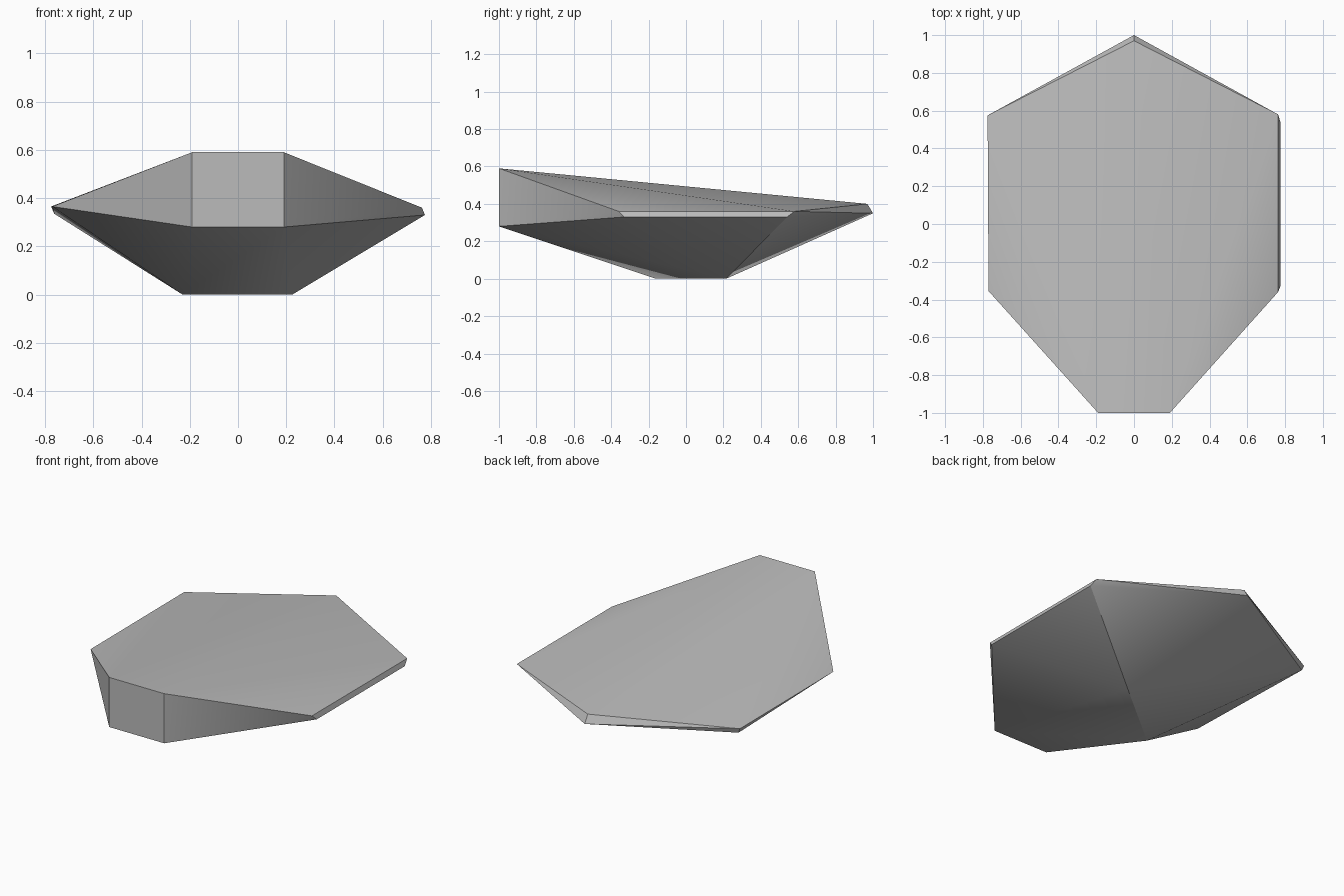
import bpy, bmesh, math

cube = bpy.data.objects.get("Cube")
if cube:
    bpy.data.objects.remove(cube, do_unlink=True)

# Plain grey stone
stone = bpy.data.materials.new("grey_stone")
stone.use_nodes = True
colour = (0.5, 0.5, 0.5, 1)
stone.diffuse_color = colour
next(n for n in stone.node_tree.nodes if n.type == 'BSDF_PRINCIPLED').inputs["Base Color"].default_value = colour

# Blunt front: a vertical plate, mirrored left and right
points = [(side * 0.19, -1, z) for side in (-1, 1) for z in (0.28, 0.59)]
# Back tip with its short bevel
points += [(0, 0.97, 0.4), (0, 1, 0.35)]
# Left rim, upper and lower
points += [(0.763, -0.36, 0.36), (0.763, 0.58, 0.36), (0.775, -0.33, 0.33), (0.775, 0.54, 0.33)]
# Right rim
points += [(-0.77, -0.355, 0.365), (-0.775, 0.575, 0.365), (-0.762, 0.57, 0.335)]
# Keel running diagonally under the stone
points += [(0.225, 0.215, 0), (-0.23, -0.16, 0)]

# Wrap the faceted body around the corners
bm = bmesh.new()
for p in points:
    bm.verts.new(p)
hull = bmesh.ops.convex_hull(bm, input=bm.verts[:])
loose = [v for v in bm.verts if not v.link_faces]
bmesh.ops.delete(bm, geom=loose, context='VERTS')
bmesh.ops.recalc_face_normals(bm, faces=bm.faces[:])
mesh = bpy.data.meshes.new("flat_rock")
bm.to_mesh(mesh)
bm.free()
mesh.materials.append(stone)

rock = bpy.data.objects.new("flat_rock", mesh)
bpy.context.collection.objects.link(rock)
bpy.context.view_layer.objects.active = rock
rock.select_set(True)
bpy.ops.object.shade_smooth_by_angle(angle=math.radians(30))
